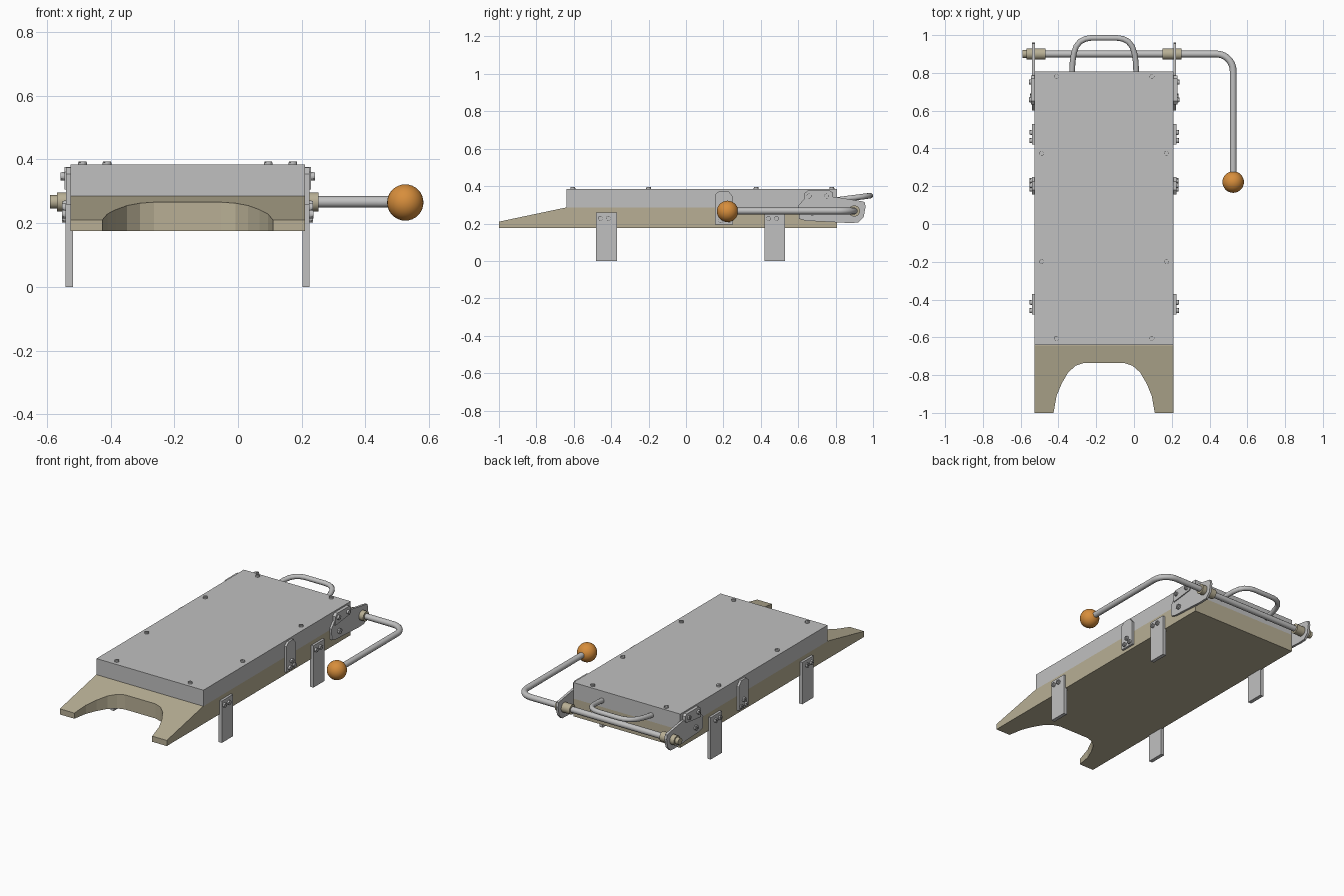
import bpy, bmesh, math
from mathutils import Vector

if "Cube" in bpy.data.objects:
    bpy.data.objects.remove(bpy.data.objects["Cube"])

def mat(name, r, g, b):
    m = bpy.data.materials.new(name)
    m.diffuse_color = (r, g, b, 1)
    m.use_nodes = True
    m.node_tree.nodes["Principled BSDF"].inputs["Base Color"].default_value = m.diffuse_color
    return m

STEEL = mat("light grey steel", 0.53, 0.53, 0.53)
TAN = mat("tan board", 0.48, 0.43, 0.30)
ORANGE = mat("orange knob", 0.68, 0.27, 0.045)

CX, HALF = -0.158, 0.368          # body centre line and half width


def place(axis, a, b, d):
    return (d, a, b) if axis == 'x' else (a, b, d)


def finish(bm, name, m):
    bmesh.ops.recalc_face_normals(bm, faces=bm.faces)
    me = bpy.data.meshes.new(name)
    bm.to_mesh(me)
    bm.free()
    me.materials.append(m)
    ob = bpy.data.objects.new(name, me)
    bpy.context.collection.objects.link(ob)
    return ob


def add_prism(bm, pts, axis, lo, hi):
    f = bm.faces.new([bm.verts.new(place(axis, a, b, lo)) for a, b in pts])
    r = bmesh.ops.extrude_face_region(bm, geom=[f])
    vs = [v for v in r["geom"] if isinstance(v, bmesh.types.BMVert)]
    bmesh.ops.translate(bm, verts=vs, vec=place(axis, 0, 0, hi - lo))


def prism(name, pts, axis, lo, hi, m):
    bm = bmesh.new()
    add_prism(bm, pts, axis, lo, hi)
    return finish(bm, name, m)


def arc(a, b, r, t0=0, t1=360, n=24):
    full = (t1 - t0) == 360
    k = n if full else n + 1
    return [(a + r * math.cos(math.radians(t0 + (t1 - t0) * i / n)),
             b + r * math.sin(math.radians(t0 + (t1 - t0) * i / n))) for i in range(k)]


def rect(a0, a1, b0, b1):
    return [(a0, b0), (a1, b0), (a1, b1), (a0, b1)]


def smooth(ob):
    bpy.ops.object.select_all(action='DESELECT')
    ob.select_set(True)
    bpy.context.view_layer.objects.active = ob
    bpy.ops.object.shade_smooth_by_angle(angle=math.radians(35))


def cyl(name, axis, a, b, r, lo, hi, m):
    ob = prism(name, arc(a, b, r), axis, lo, hi, m)
    smooth(ob)
    return ob


def screw(name, axis, a, b, base, out, r=0.0135, tall=0.012):
    """Slotted head: a low disc with two half discs on top."""
    bm = bmesh.new()
    add_prism(bm, arc(a, b, r, n=16), axis, base, base + out * tall * 0.6)
    for t in (45, 225):
        add_prism(bm, arc(a, b, r * 0.93, t + 12, t + 168, 8), axis,
                  base + out * tall * 0.6, base + out * tall)
    return finish(bm, name, STEEL)


def tube(name, pts, r, m):
    cu = bpy.data.curves.new(name, 'CURVE')
    cu.dimensions = '3D'
    cu.bevel_depth, cu.bevel_resolution, cu.use_fill_caps = r, 4, True
    sp = cu.splines.new('POLY')
    sp.points.add(len(pts) - 1)
    for p, co in zip(sp.points, pts):
        p.co = (*co, 1)
    ob = bpy.data.objects.new(name, cu)
    bpy.context.collection.objects.link(ob)
    cu.materials.append(m)
    bpy.ops.object.select_all(action='DESELECT')
    ob.select_set(True)
    bpy.context.view_layer.objects.active = ob
    bpy.ops.object.convert(target='MESH')
    smooth(bpy.context.object)


# Base board with sloped nose and arched cutout
board = prism("base_board", [(-1, 0.175), (0.808, 0.175), (0.808, 0.285), (-0.645, 0.285), (-1, 0.21)],
              'x', CX - HALF, CX + HALF, TAN)
half = [(0.27, -1.05), (0.268, -1), (0.252, -0.91), (0.225, -0.845), (0.19, -0.785),
        (0.15, -0.75), (0.105, -0.735)]
cutter = prism("nose_cutter", [(CX + x, y) for x, y in half] + [(CX - x, y) for x, y in half[::-1]],
               'z', 0.1, 0.4, TAN)
cutter.hide_render = True
mod = board.modifiers.new("arch", 'BOOLEAN')
mod.object, mod.operation, mod.solver = cutter, 'DIFFERENCE', 'EXACT'
bpy.context.view_layer.objects.active = board
bpy.ops.object.modifier_apply(modifier="arch")
bpy.data.objects.remove(cutter)

# Steel cover box and its top screws
prism("cover_box", rect(CX - HALF, CX + HALF, -0.64, 0.808), 'z', 0.285, 0.385, STEEL)
for s in (1, -1):
    for dx, y in ((0.253, 0.78), (0.33, 0.375), (0.33, -0.2), (0.253, -0.605)):
        screw("cover_screw", 'z', CX + s * dx, y, 0.385, 1, tall=0.009)

# Side hardware, repeated on both sides
arm = [(0.6, 0.295), (0.605, 0.225), (0.64, 0.215), (0.87, 0.203), (0.92, 0.205), (0.95, 0.235),
       (0.96, 0.29), (0.955, 0.315), (0.935, 0.32), (0.80, 0.342), (0.64, 0.342)]
clip = [(0.155, 0.195), (0.25, 0.195), (0.25, 0.345), (0.225, 0.375), (0.18, 0.375), (0.155, 0.355)]
bracket = [(0.632, 0.305), (0.77, 0.322), (0.785, 0.335), (0.785, 0.365), (0.77, 0.376), (0.65, 0.376), (0.632, 0.36)]
for s, side in ((1, "right"), (-1, "left")):
    def X(d):
        return CX + s * d
    for y in (-0.48, 0.42):
        prism(side + "_leg", rect(y, y + 0.11, 0, 0.26), 'x', X(0.36), X(0.383), STEEL)
        for dy in (0.022, 0.065):
            screw(side + "_leg_screw", 'x', y + dy, 0.228, X(0.383), s)
    prism(side + "_clip", clip, 'x', X(0.366), X(0.382), STEEL)
    for y, z in ((0.185, 0.215), (0.23, 0.215), (0.205, 0.25)):
        screw(side + "_clip_screw", 'x', y, z, X(0.382), s)
    prism(side + "_lever_arm", arm, 'x', X(0.366), X(0.381), STEEL)
    prism(side + "_arm_bracket", bracket, 'x', X(0.366), X(0.387), STEEL)
    for y in (0.658, 0.752):
        screw(side + "_bracket_screw", 'x', y, 0.347, X(0.387), s)
    screw(side + "_arm_screw", 'x', 0.675, 0.255, X(0.381), s, r=0.016)
    # Bushing through the arm
    cyl(side + "_bushing", 'x', 0.9, 0.267, 0.03, X(0.31), X(0.41), TAN)

# Crank rod with bend, end cap and ball knob
bend = [(x, y, 0.267) for x, y in arc(0.435, 0.81, 0.09, 90, 0, 10)]
tube("crank_rod", [(-0.57, 0.9, 0.267)] + bend + [(0.525, 0.24, 0.267)], 0.018, STEEL)
cyl("rod_end_cap", 'x', 0.9, 0.267, 0.021, -0.59, -0.56, TAN)
bpy.ops.mesh.primitive_uv_sphere_add(segments=32, ring_count=16, radius=0.057, location=(0.525, 0.222, 0.265))
knob = bpy.context.object
knob.name = "ball_knob"
knob.data.materials.append(ORANGE)
bpy.ops.object.shade_smooth()

# Rear carry handle, rising slightly to the back
hh = [(0.17, 0.80), (0.167, 0.86), (0.16, 0.905), (0.148, 0.94), (0.127, 0.966), (0.10, 0.98), (0.07, 0.985)]
path = [(-x, y) for x, y in hh] + [(x, y) for x, y in hh[::-1]]
tube("rear_handle", [(CX + x, y, 0.325 + (y - 0.8) * 0.13) for x, y in path], 0.015, STEEL)
